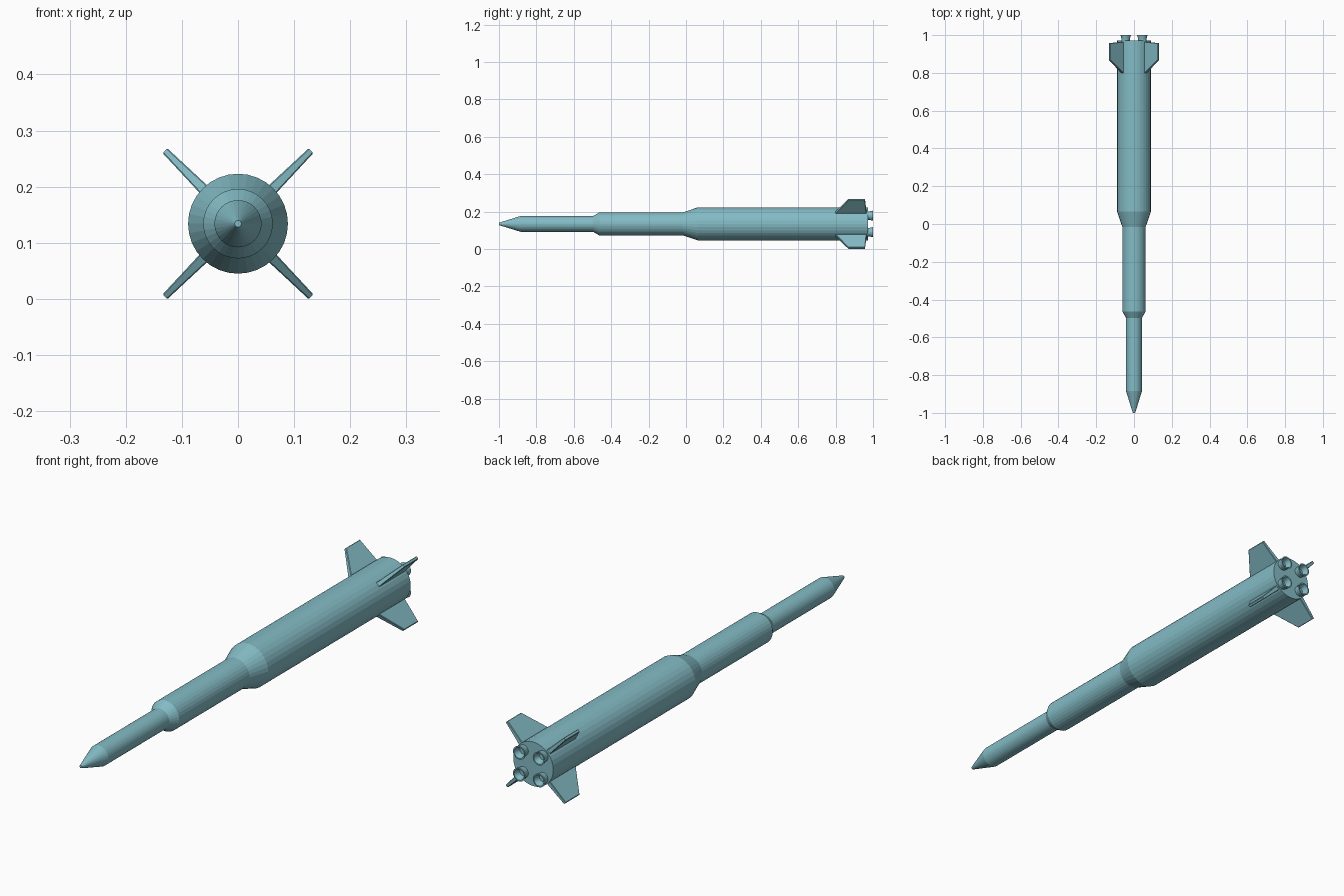
import bpy, bmesh, math
from mathutils import Matrix, Vector

if "Cube" in bpy.data.objects:
    bpy.data.objects.remove(bpy.data.objects["Cube"])

CZ = 0.134  # height of the long axis
paint = bpy.data.materials.new("blue_paint")
paint.diffuse_color = (0.23, 0.50, 0.56, 1)
paint.use_nodes = True
paint.node_tree.nodes["Principled BSDF"].inputs["Base Color"].default_value = paint.diffuse_color


def finish(name, bm):
    bmesh.ops.recalc_face_normals(bm, faces=bm.faces)
    mesh = bpy.data.meshes.new(name)
    bm.to_mesh(mesh)
    bm.free()
    mesh.materials.append(paint)
    ob = bpy.data.objects.new(name, mesh)
    bpy.context.collection.objects.link(ob)
    return ob


def lathe(name, profile, sides, x=0, z=CZ):
    """Spin (y, radius) points around the y direction and cap both ends."""
    bm = bmesh.new()
    rings = []
    for y, r in profile:
        rings.append([bm.verts.new((x + r * math.cos(2 * math.pi * i / sides), y,
                                    z + r * math.sin(2 * math.pi * i / sides)))
                      for i in range(sides)])
    for a, b in zip(rings, rings[1:]):
        for i in range(sides):
            j = (i + 1) % sides
            bm.faces.new((a[i], a[j], b[j], b[i]))
    bm.faces.new(rings[0])
    bm.faces.new(rings[-1])
    return finish(name, bm)


# Three-stage body with pointed nose
lathe("rocket_body", [(-1.0, 0.006), (-0.985, 0.011), (-0.885, 0.042), (-0.497, 0.042),
                      (-0.463, 0.062), (-0.015, 0.062), (0.065, 0.089),
                      (0.972, 0.089)], 32)

# Fins: tapered slabs with a thin chamfered edge, (radius, y, half thickness)
outline = [(0.075, 0.79, 0.010), (0.184, 0.868, 0.006),
           (0.184, 0.957, 0.006), (0.075, 0.966, 0.010)]
for k in range(4):
    bm = bmesh.new()
    left = [bm.verts.new((r, y, t)) for r, y, t in outline]
    right = [bm.verts.new((r, y, -t)) for r, y, t in outline]
    bm.faces.new(left)
    bm.faces.new(right)
    for i in range(4):
        j = (i + 1) % 4
        bm.faces.new((left[i], left[j], right[j], right[i]))
    edges = [e for e in bm.edges if (e.verts[0] in left) == (e.verts[1] in left)
             and max(v.co.x for v in e.verts) > 0.1]
    bmesh.ops.bevel(bm, geom=edges, offset=0.002, segments=1, affect='EDGES')
    bm.transform(Matrix.Translation(Vector((0, 0, CZ)))
                 @ Matrix.Rotation(math.radians(45 + 90 * k), 4, 'Y'))
    finish(f"fin_{k + 1}", bm)

# Four hollow engine bells
bell = [(0.962, 0.022), (0.974, 0.022), (0.982, 0.023), (1.0, 0.027),
        (1.0, 0.022), (0.985, 0.017), (0.975, 0.014)]
for sx in (-1, 1):
    for sz in (-1, 1):
        lathe("engine_bell", bell, 20, sx * 0.044, CZ + sz * 0.044)
